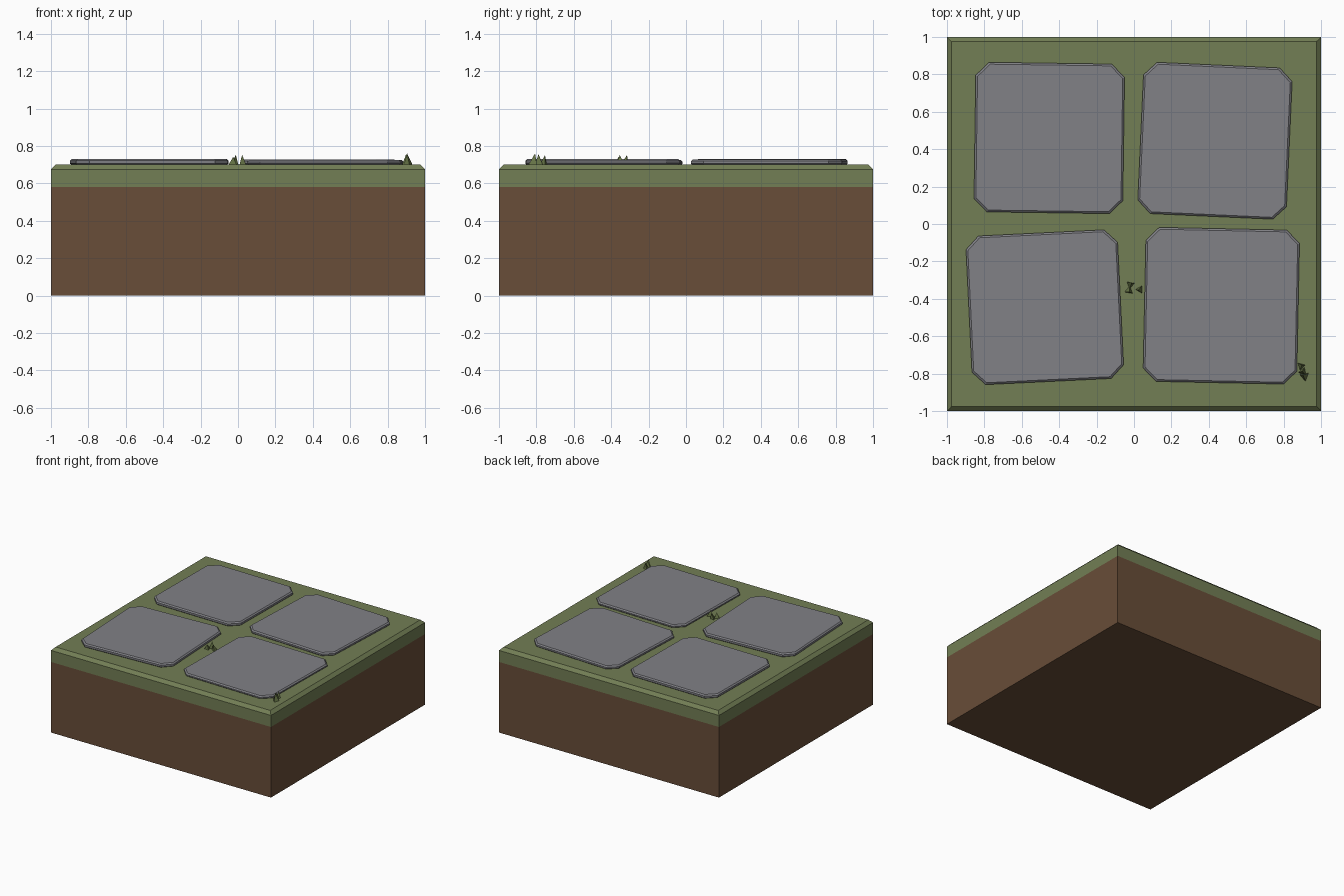
import bpy, bmesh
from math import radians
from mathutils import Matrix, Vector

if "Cube" in bpy.data.objects:
    bpy.data.objects.remove(bpy.data.objects["Cube"])


def material(name, rgb):
    m = bpy.data.materials.new(name)
    m.diffuse_color = (*rgb, 1)
    m.use_nodes = True
    m.node_tree.nodes["Principled BSDF"].inputs["Base Color"].default_value = m.diffuse_color
    return m


SOIL = material("soil_brown", (0.14, 0.075, 0.04))
GRASS = material("grass_green", (0.17, 0.21, 0.09))
STONE = material("stone_grey", (0.22, 0.22, 0.24))
BLADE = material("blade_green", (0.13, 0.17, 0.06))


def finish(name, bm, mat):
    bmesh.ops.recalc_face_normals(bm, faces=bm.faces)
    mesh = bpy.data.meshes.new(name)
    bm.to_mesh(mesh)
    bm.free()
    mesh.materials.append(mat)
    ob = bpy.data.objects.new(name, mesh)
    bpy.context.collection.objects.link(ob)
    return ob


def layered(name, layers, mat):
    """Stack of outlines (equal point counts), bridged and capped."""
    bm = bmesh.new()
    rings = [[bm.verts.new(p) for p in ring] for ring in layers]
    n = len(rings[0])
    for a, b in zip(rings, rings[1:]):
        for i in range(n):
            j = (i + 1) % n
            bm.faces.new((a[i], a[j], b[j], b[i]))
    bm.faces.new(rings[0][::-1])
    bm.faces.new(rings[-1])
    return finish(name, bm, mat)


def square(h, z):
    return [(-h, -h, z), (h, -h, z), (h, h, z), (-h, h, z)]


def clipped(w, d, c, z):
    """Rectangle with cut corners."""
    return [(-w + c, -d, z), (w - c, -d, z), (w, -d + c, z), (w, d - c, z),
            (w - c, d, z), (-w + c, d, z), (-w, d - c, z), (-w, -d + c, z)]


# Ground block: soil with a chamfered turf cap
layered("soil", [square(1, 0), square(1, 0.58)], SOIL)
layered("turf", [square(1, 0.58), square(1, 0.675), square(0.975, 0.70)], GRASS)

# Paving slabs: centre x, y, half width, half depth, turn, top height
slabs = [(-0.453, 0.460, 0.398, 0.400, -0.8, 0.730),
         (0.433, 0.445, 0.398, 0.405, -2.6, 0.727),
         (-0.477, -0.445, 0.406, 0.398, 2.8, 0.730),
         (0.467, -0.437, 0.411, 0.412, -1.2, 0.724)]
for i, (x, y, w, d, turn, top) in enumerate(slabs):
    e = 0.010
    ob = layered(f"paving_slab_{i + 1}", [
        clipped(w - e, d - e, 0.066, 0.697),
        clipped(w, d, 0.070, 0.706),
        clipped(w, d, 0.070, top - 0.009),
        clipped(w - e, d - e, 0.066, top)], STONE)
    ob.data.transform(Matrix.Translation((x, y, 0)) @ Matrix.Rotation(radians(turn), 4, 'Z'))

# Grass tufts: three-sided blades as base x, y, radius, turn, tip offset x, y, tip height
tufts = {
    "grass_tuft_middle": [(-0.020, -0.325, 0.024, 20, 0.008, 0.010, 0.752),
                          (-0.027, -0.355, 0.026, 80, 0.002, -0.008, 0.742),
                          (0.032, -0.350, 0.024, 60, -0.010, -0.004, 0.752)],
    "grass_tuft_corner": [(0.893, -0.760, 0.024, 15, 0.005, 0.006, 0.750),
                          (0.903, -0.790, 0.026, 70, -0.004, 0.002, 0.756),
                          (0.912, -0.815, 0.028, 40, -0.008, 0.008, 0.760)],
}
for name, blades in tufts.items():
    bm = bmesh.new()
    for x, y, r, turn, dx, dy, tip in blades:
        base = [bm.verts.new(Vector((x, y, 0.698)) +
                             Matrix.Rotation(radians(turn + 120 * k), 3, 'Z') @ Vector((r, 0, 0)))
                for k in range(3)]
        top = bm.verts.new((x + dx, y + dy, tip))
        bm.faces.new(base[::-1])
        for k in range(3):
            bm.faces.new((base[k], base[(k + 1) % 3], top))
    finish(name, bm, BLADE)
